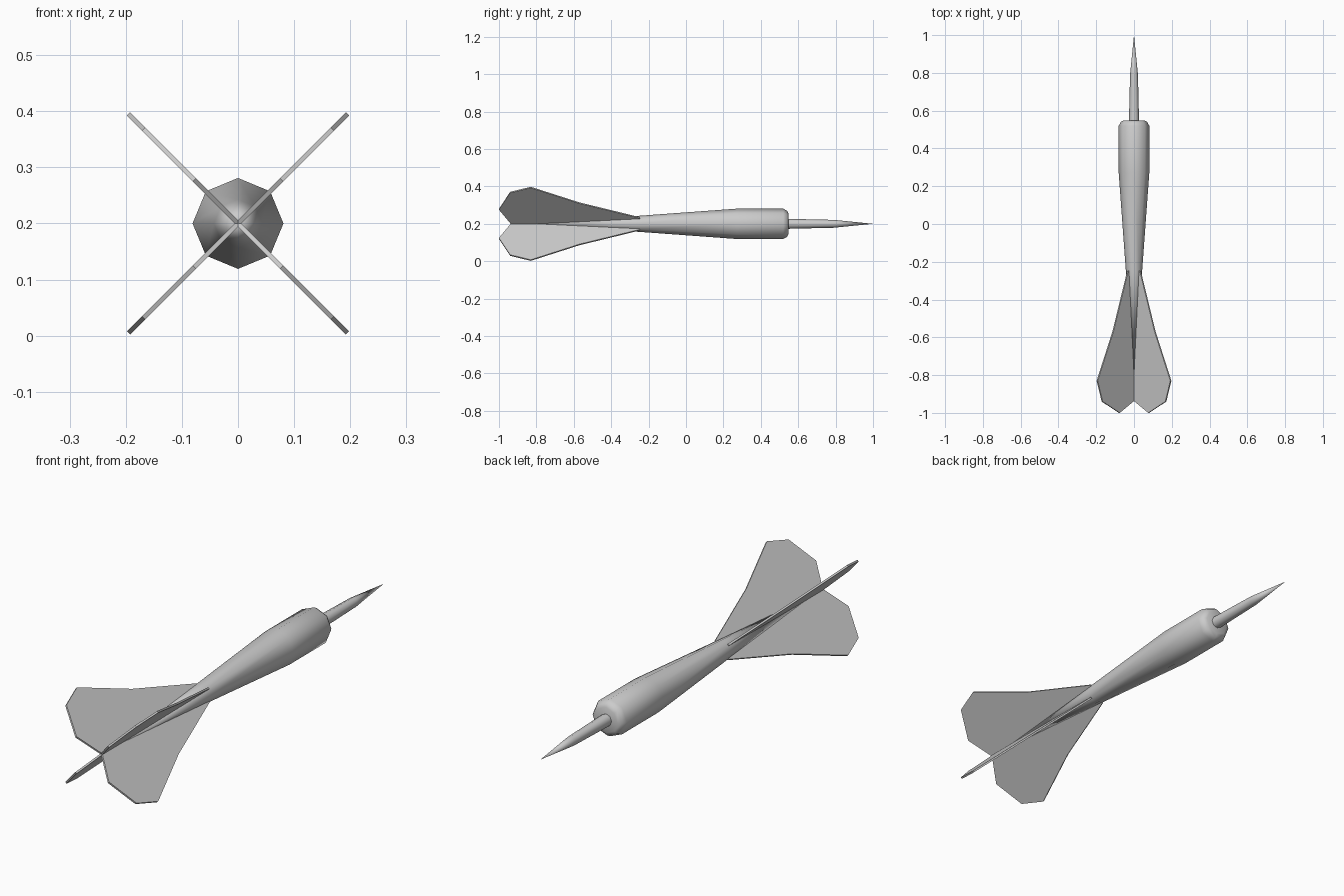
import bpy, bmesh, math
from mathutils import Vector

if "Cube" in bpy.data.objects:
    bpy.data.objects.remove(bpy.data.objects["Cube"])

CZ = 0.2  # height of the long axis


def finish(name, bm, smooth=None):
    bmesh.ops.recalc_face_normals(bm, faces=bm.faces)
    mesh = bpy.data.meshes.new(name)
    bm.to_mesh(mesh)
    bm.free()
    ob = bpy.data.objects.new(name, mesh)
    bpy.context.collection.objects.link(ob)
    if smooth:
        bpy.ops.object.select_all(action='DESELECT')
        bpy.context.view_layer.objects.active = ob
        ob.select_set(True)
        bpy.ops.object.shade_smooth_by_angle(angle=math.radians(smooth))
    return ob


def lathe(name, profile, sides=8):
    """Turn (y, radius) points about the long axis."""
    bm = bmesh.new()
    rings = []
    for y, r in profile:
        n = sides if r > 0 else 1
        rings.append([bm.verts.new((r * math.cos(math.tau * i / sides), y,
                                    CZ + r * math.sin(math.tau * i / sides)))
                      for i in range(n)])
    for a, b in zip(rings, rings[1:]):
        for i in range(sides):
            j = (i + 1) % sides
            if len(a) == 1:
                bm.faces.new((a[0], b[i], b[j]))
            elif len(b) == 1:
                bm.faces.new((a[i], a[j], b[0]))
            else:
                bm.faces.new((a[i], a[j], b[j], b[i]))
    for ring in (rings[0], rings[-1]):
        if len(ring) > 1:
            bm.faces.new(ring)
    return finish(name, bm, 50)


def fin(name, angle, thick=0.008):
    """Flat plate standing out from the axis at the given angle."""
    outline = [(-0.25, 0), (-0.245, 0.046), (-0.57, 0.158), (-0.83, 0.276),
               (-0.94, 0.238), (-1.0, 0.11), (-0.935, 0)]
    out = Vector((math.cos(angle), 0, math.sin(angle)))
    side = Vector((-math.sin(angle), 0, math.cos(angle))) * thick
    bm = bmesh.new()
    face = bm.faces.new([bm.verts.new(Vector((0, y, CZ)) + out * r - side / 2)
                         for y, r in outline])
    new = bmesh.ops.extrude_face_region(bm, geom=[face])['geom']
    bmesh.ops.translate(bm, vec=side,
                        verts=[v for v in new if isinstance(v, bmesh.types.BMVert)])
    return finish(name, bm)


# Tapered barrel, running to a point between the fins
lathe("barrel", [(-0.88, 0), (-0.25, 0.043), (0.27, 0.081), (0.52, 0.081),
                 (0.54, 0.07), (0.548, 0.055)])

# Needle point
lathe("needle", [(0.53, 0.027), (0.79, 0.021), (1.0, 0)])

# Four crossed flight fins
for k in range(4):
    fin(f"flight_fin_{k + 1}", math.radians(45 + 90 * k))
